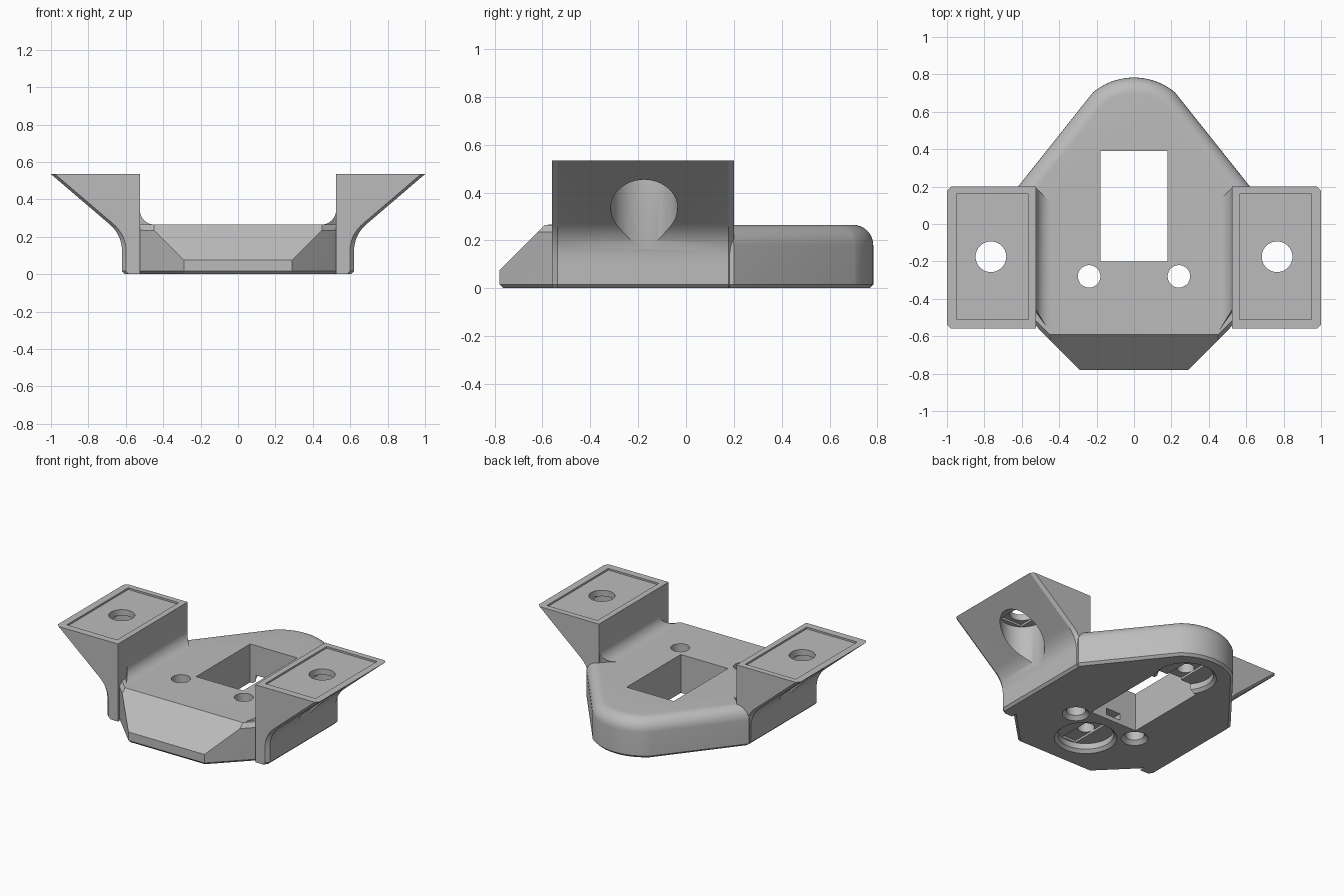
import bpy, bmesh, math
from mathutils import Vector

if "Cube" in bpy.data.objects:
    bpy.data.objects.remove(bpy.data.objects["Cube"], do_unlink=True)

grey = bpy.data.materials.new("plain grey")
grey.use_nodes = True
grey.diffuse_color = (0.5, 0.5, 0.5, 1)
grey.node_tree.nodes["Principled BSDF"].inputs["Base Color"].default_value = (0.5, 0.5, 0.5, 1)

TOP = 0.265         # base plate height
ARM_TOP = 0.535     # bracket height
FRONT, BACK = -0.56, 0.2
EDGE = 0.016        # small edge chamfer


def make(name, bm):
    bmesh.ops.recalc_face_normals(bm, faces=bm.faces)
    mesh = bpy.data.meshes.new(name)
    bm.to_mesh(mesh)
    bm.free()
    mesh.materials.append(grey)
    obj = bpy.data.objects.new(name, mesh)
    bpy.context.collection.objects.link(obj)
    return obj


def loft(name, sections):
    """Skin a solid through matching rings of points."""
    bm = bmesh.new()
    rings = [[bm.verts.new(p) for p in s] for s in sections]
    for a, b in zip(rings, rings[1:]):
        for i in range(len(a)):
            j = (i + 1) % len(a)
            bm.faces.new((a[i], a[j], b[j], b[i]))
    bm.faces.new(rings[0])
    bm.faces.new(rings[-1])
    return make(name, bm)


def box(x0, x1, y0, y1, z0, z1):
    ring = [(x0, y0), (x1, y0), (x1, y1), (x0, y1)]
    return loft("box_cutter", [[(x, y, z) for x, y in ring] for z in (z0, z1)])


def turned(x, y, steps, sides=48):
    """Round cutter from (radius, height) steps."""
    turns = [math.tau * i / sides for i in range(sides)]
    return loft("round_cutter", [[(x + r * math.cos(t), y + r * math.sin(t), z) for t in turns]
                                 for r, z in steps])


def apply(obj, mod):
    bpy.context.view_layer.objects.active = obj
    bpy.ops.object.modifier_apply(modifier=mod.name)


def combine(obj, other, operation):
    mod = obj.modifiers.new("combine", 'BOOLEAN')
    mod.operation, mod.solver, mod.object = operation, 'EXACT', other
    apply(obj, mod)
    bpy.data.objects.remove(other, do_unlink=True)


def mirror(obj):
    apply(obj, obj.modifiers.new("mirror", 'MIRROR'))


# Base plate: half outline mirrored, extruded, then bevelled
half = [(0.29, -0.78), (0.51, -0.56), (0.56, -0.5), (0.6, 0.1), (0.62, BACK)]
arc_r, arc_y = 0.3425, 0.4405
for i in range(13):
    t = math.radians(50 + 40 * i / 12)
    half.append((arc_r * math.cos(t), arc_y + arc_r * math.sin(t)))
outline = half + [(-x, y) for x, y in reversed(half[:-1])]
bm = bmesh.new()
floor = bm.faces.new([bm.verts.new((x, y, 0)) for x, y in outline])
up = bmesh.ops.extrude_face_region(bm, geom=[floor])
bmesh.ops.translate(bm, vec=(0, 0, TOP), verts=[v for v in up["geom"] if isinstance(v, bmesh.types.BMVert)])
bmesh.ops.recalc_face_normals(bm, faces=bm.faces)
bottom = [e for e in bm.edges if all(v.co.z < 0.001 for v in e.verts)]
bmesh.ops.bevel(bm, geom=bottom, offset=EDGE, segments=1, affect='EDGES')
rim = [e for e in bm.edges if all(v.co.z > TOP - 0.001 and v.co.y > BACK - 0.01 for v in e.verts)]
bmesh.ops.bevel(bm, geom=rim, offset=0.085, segments=8, profile=0.5, affect='EDGES')
# Sloped nose and its two trimmed corners
for co, no in (((0, -0.59, TOP), (0, -1, 1)),
               ((0.45, -0.59, TOP), (1, -1, 1)), ((-0.45, -0.59, TOP), (-1, -1, 1))):
    bmesh.ops.bisect_plane(bm, geom=bm.verts[:] + bm.edges[:] + bm.faces[:],
                           plane_co=co, plane_no=Vector(no).normalized(), clear_outer=True)
    bmesh.ops.holes_fill(bm, edges=[e for e in bm.edges if e.is_boundary])
body = make("mount_body", bm)

# Side brackets: flared profile with chamfered ends
outer = [(0.62 - EDGE, 0), (0.62, EDGE)]
p0, p1, p2 = (0.62, 0.12), (0.62, 0.21), (0.69, 0.27)
for i in range(11):
    t = i / 10
    outer.append(tuple(a * (1 - t) ** 2 + 2 * b * t * (1 - t) + c * t * t for a, b, c in zip(p0, p1, p2)))
outer.append((1.0, ARM_TOP))


def bracket_ring(y, inset):
    pts = [(0.525, 0)] + [(x - inset, z) for x, z in outer] + [(0.525, ARM_TOP)]
    return [(x, y, z) for x, z in pts]


brackets = loft("side_brackets", [bracket_ring(FRONT, 0.022), bracket_ring(FRONT + 0.022, 0),
                                  bracket_ring(BACK - 0.022, 0), bracket_ring(BACK, 0.022)])
mirror(brackets)

# Inner fillets with slanted ends
r = 0.08
curve = [(0.525 - r + r * math.sin(t), TOP + r - r * math.cos(t))
         for t in (math.pi / 2 * i / 10 for i in range(11))]
curve += [(0.55, TOP + r), (0.55, TOP - 0.05), (0.525 - r, TOP - 0.05)]
fillets = loft("inner_fillets", [
    [(x, -0.585 + 1.6 * (min(x, 0.525) - 0.445), z) for x, z in curve],
    [(x, BACK - 0.005 - (0.525 - min(x, 0.525)), z) for x, z in curve]])
mirror(fillets)
combine(body, brackets, 'UNION')
combine(body, fillets, 'UNION')

# Central window with a chamfered lower edge
cuts = [box(-0.18, 0.18, -0.2, 0.39, -0.1, 0.5)]
for s in (-1, 1):
    # Bracket pads, screw holes and wide bores from below
    x, y = s * 0.765, -0.175
    xs = sorted((s * 0.565, s * 0.95))
    cuts.append(box(*xs, -0.51, 0.16, ARM_TOP - 0.012, 0.7))
    cuts.append(turned(x, y, [(0.082, 0.3), (0.082, 0.7)]))
    cuts.append(turned(x, y, [(0.14, 0.1), (0.14, 0.468)]))
    cuts.append(box(x - 0.082, x + 0.082, y - 0.11, y + 0.11, 0.4, 0.482))
    # Plate screw holes, countersunk below
    cuts.append(turned(s * 0.24, -0.28, [(0.085, -0.02), (0.085, 0), (0.06, 0.025), (0.06, 0.5)]))
# Underside recesses with blind screw holes and shallow slots
for y in (-0.47, 0.5):
    cuts.append(turned(0, y, [(0.195, -0.02), (0.195, 0), (0.175, 0.02), (0.175, 0.06)]))
    cuts.append(turned(0, y, [(0.055, 0.03), (0.055, 0.2)]))
    cuts.append(box(-0.055, 0.055, y - 0.165, y + 0.165, 0.03, 0.075))
cuts.append(box(-0.055, 0.055, -0.4, -0.15, 0.03, 0.075))
for cutter in cuts:
    combine(body, cutter, 'DIFFERENCE')

bpy.ops.object.select_all(action='DESELECT')
body.select_set(True)
bpy.context.view_layer.objects.active = body
bpy.ops.object.shade_smooth_by_angle(angle=math.radians(30))
